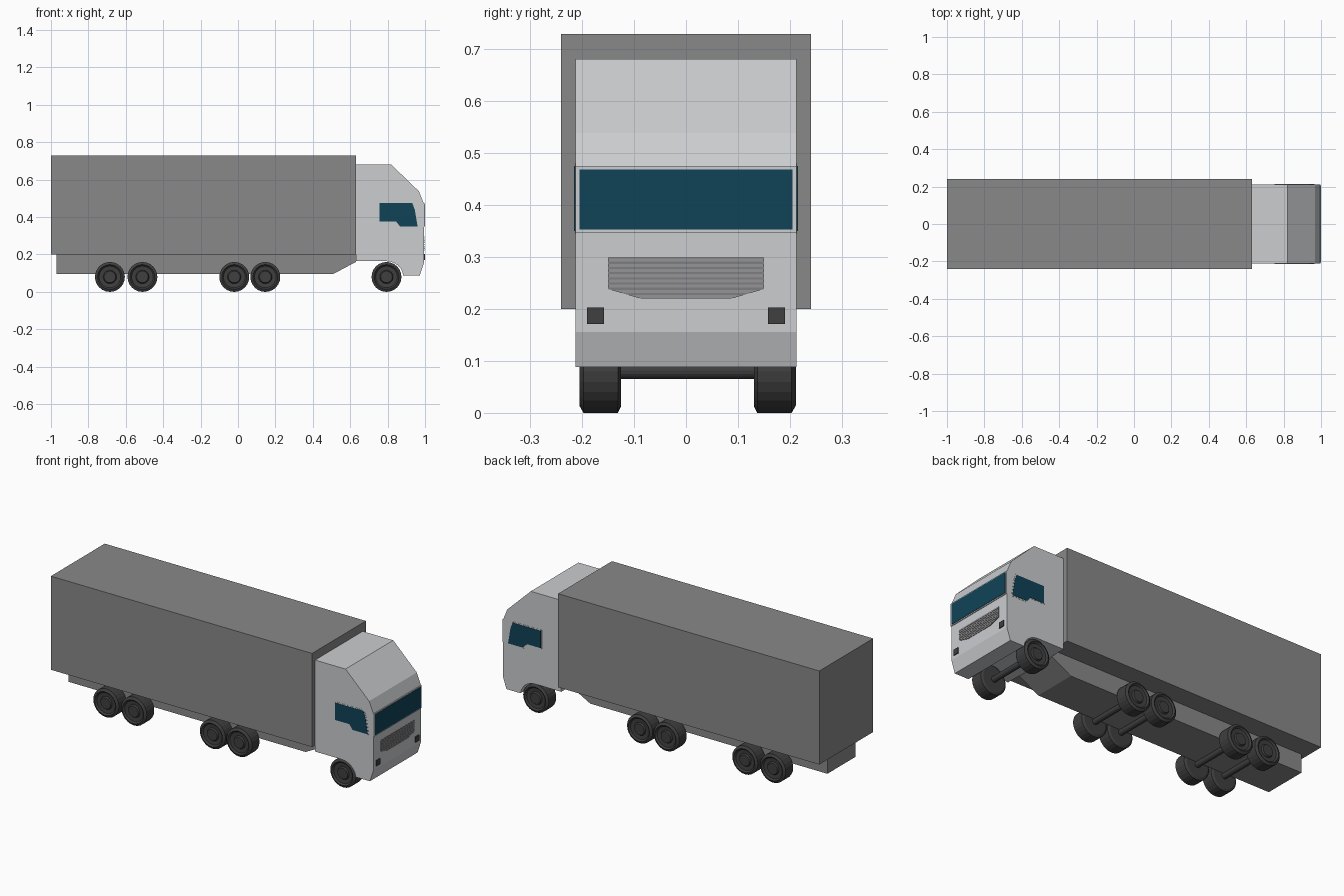
import bpy, bmesh, math
from mathutils import Vector, Matrix

if "Cube" in bpy.data.objects:
    bpy.data.objects.remove(bpy.data.objects["Cube"])


def mat(name, r, g, b):
    m = bpy.data.materials.new(name)
    m.diffuse_color = (r, g, b, 1)
    m.use_nodes = True
    m.node_tree.nodes["Principled BSDF"].inputs["Base Color"].default_value = m.diffuse_color
    return m


GREY = mat("trailer grey", 0.25, 0.25, 0.25)
WHITE = mat("cab pale grey", 0.60, 0.61, 0.63)
GLASS = mat("dark blue glass", 0.005, 0.055, 0.095)
BLACK = mat("tyre black", 0.05, 0.05, 0.05)
SLAT = mat("grille grey", 0.30, 0.30, 0.31)
GAP = mat("grille gap grey", 0.21, 0.21, 0.22)


def finish(name, bm, material):
    bmesh.ops.recalc_face_normals(bm, faces=bm.faces)
    me = bpy.data.meshes.new(name)
    bm.to_mesh(me)
    bm.free()
    me.materials.append(material)
    ob = bpy.data.objects.new(name, me)
    bpy.context.collection.objects.link(ob)
    return ob


def prism(name, profile, lo, hi, material, axis="y"):
    """Extrude a profile: (x, z) points along y, or (y, z) points along x."""
    bm = bmesh.new()
    if axis == "y":
        pts, step = [(a, lo, b) for a, b in profile], (0, hi - lo, 0)
    else:
        pts, step = [(lo, a, b) for a, b in profile], (hi - lo, 0, 0)
    face = bm.faces.new([bm.verts.new(p) for p in pts])
    ext = bmesh.ops.extrude_face_region(bm, geom=[face], use_keep_orig=True)
    verts = [v for v in ext["geom"] if isinstance(v, bmesh.types.BMVert)]
    bmesh.ops.translate(bm, verts=verts, vec=step)
    return finish(name, bm, material)


def rect(a0, a1, b0, b1):
    return [(a0, b0), (a1, b0), (a1, b1), (a0, b1)]


# Trailer box and the narrower chassis under it
prism("trailer_box", rect(-1, 0.63, 0.20, 0.728), -0.24, 0.24, GREY)
prism("chassis", [(-0.97, 0.20), (-0.97, 0.096), (0.51, 0.096), (0.63, 0.16), (0.63, 0.20)],
      -0.125, 0.125, GREY)

# Cab side profile with a rounded wheel arch at the bottom
arch = [(0.794 + 0.09 * math.cos(math.radians(a)), 0.08 + 0.084 * math.sin(math.radians(a)))
        for a in range(90, 5, -14)]
cab = [(0.63, 0.68), (0.63, 0.164)] + arch + [
    (0.885, 0.088), (0.972, 0.088), (0.994, 0.155), (0.994, 0.472), (0.967, 0.538), (0.82, 0.68)]
prism("cab", cab, -0.2125, 0.2125, WHITE)

# Windscreen on a thin pale surround
prism("windscreen_surround", rect(-0.2125, 0.2125, 0.346, 0.474), 0.993, 0.998, WHITE, "x")
prism("windscreen", rect(-0.205, 0.205, 0.352, 0.468), 0.995, 1.0, GLASS, "x")

# Side windows with a thin pale rim
window = [(0.757, 0.377), (0.757, 0.474), (0.932, 0.474), (0.945, 0.44),
          (0.96, 0.35), (0.866, 0.35), (0.845, 0.377)]
rim = [(0.86 + (x - 0.86) * 1.06, 0.415 + (z - 0.415) * 1.1) for x, z in window]
for side, label in ((-1, "near"), (1, "far")):
    prism("window_rim_" + label, rim, side * 0.211, side * 0.2135, WHITE)
    prism("side_window_" + label, window, side * 0.211, side * 0.215, GLASS)
    # Headlights
    y = side * 0.174
    prism("headlight_" + label, rect(y - 0.0165, y + 0.0165, 0.171, 0.203), 0.99, 0.999, BLACK, "x")

# Grille: backing plate tapered at the bottom, with horizontal slats
prism("grille_back", [(-0.15, 0.30), (-0.15, 0.238), (-0.085, 0.219), (0.085, 0.219),
                      (0.15, 0.238), (0.15, 0.30)], 0.99, 0.9955, GAP, "x")


def grille_half(z):
    return min(0.15, 0.085 + (z - 0.219) * 0.065 / 0.019)


for i in range(8):
    z0 = 0.2205 + i * 0.01
    z1 = z0 + 0.006
    w0, w1 = grille_half(z0), grille_half(z1)
    prism("grille_slat", [(-w0, z0), (w0, z0), (w1, z1), (-w1, z1)], 0.994, 0.997, SLAT, "x")


# Wheels: lathed tyre with a bevelled shoulder, recessed rim and hub
WHEEL = [(0, 0), (0.068, 0), (0.08, 0.006), (0.08, 0.072), (0.066, 0.080),
         (0.058, 0.072), (0.036, 0.070), (0.031, 0.078), (0, 0.078)]


def wheel(name, x, y, side):
    bm = bmesh.new()
    vs = [bm.verts.new((r, side * d, 0)) for r, d in WHEEL]
    es = [bm.edges.new(p) for p in zip(vs, vs[1:])]
    bmesh.ops.spin(bm, geom=vs + es, cent=(0, 0, 0), axis=(0, 1, 0),
                   angle=math.tau, steps=24, use_merge=False)
    bmesh.ops.remove_doubles(bm, verts=bm.verts, dist=0.0002)
    bmesh.ops.translate(bm, verts=bm.verts, vec=(x, y, 0.08))
    finish(name, bm, BLACK)


for x in (-0.685, -0.511, -0.02, 0.146, 0.794):
    wheel("wheel_far", x, 0.131, 1)
    wheel("wheel_near", x, -0.125, -1)
    bm = bmesh.new()
    turn = Matrix.Translation(Vector((x, 0.003, 0.081))) @ Matrix.Rotation(math.pi / 2, 4, "X")
    bmesh.ops.create_cone(bm, cap_ends=True, segments=16, radius1=0.016, radius2=0.016,
                          depth=0.27, matrix=turn)
    finish("axle", bm, BLACK)
